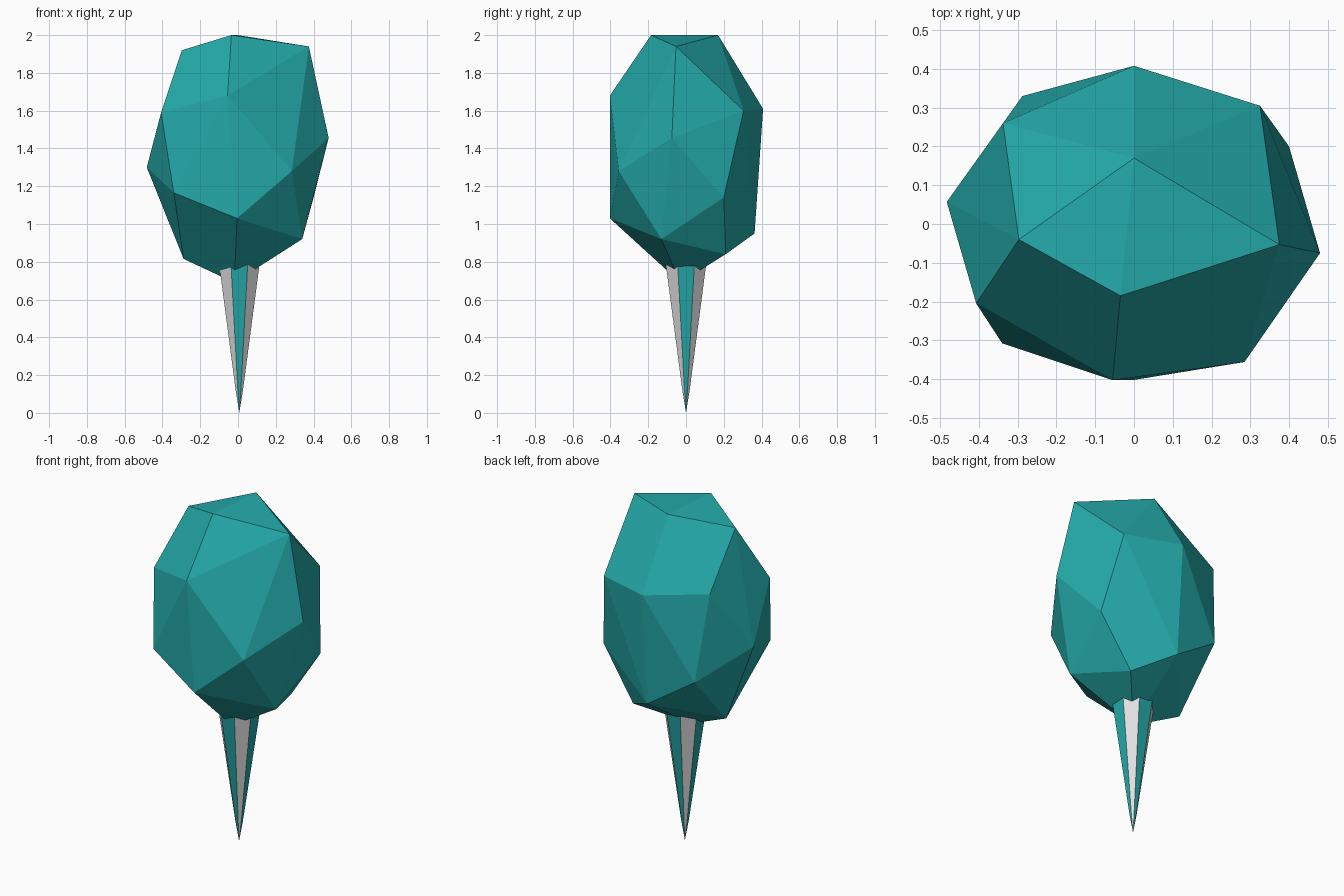
import bpy, bmesh, math

if "Cube" in bpy.data.objects:
    bpy.data.objects.remove(bpy.data.objects["Cube"])

def material(name, rgb):
    m = bpy.data.materials.new(name)
    m.diffuse_color = (*rgb, 1.0)
    m.use_nodes = True
    m.node_tree.nodes["Principled BSDF"].inputs["Base Color"].default_value = m.diffuse_color
    return m

teal = material("teal", (0.018, 0.40, 0.40))
pale = material("pale grey", (0.75, 0.75, 0.75))

def finish(bm, name, mats):
    bmesh.ops.recalc_face_normals(bm, faces=bm.faces)
    me = bpy.data.meshes.new(name)
    bm.to_mesh(me)
    bm.free()
    for m in mats:
        me.materials.append(m)
    ob = bpy.data.objects.new(name, me)
    bpy.context.collection.objects.link(ob)
    return ob

# Crown: faceted hull, corners listed from the top down
corners = [
    (0, .17, 2), (-.035, -.185, 2), (-.297, -.04, 1.92), (.375, -.053, 1.94),
    (-.055, -.403, 1.68), (-.407, -.205, 1.59), (.48, -.075, 1.455),
    (.325, .305, 1.6), (0, .408, 1.61), (-.338, .26, 1.65),
    (-.483, .057, 1.30), (.285, -.356, 1.28), (-.34, -.308, 1.165),
    (.40, .20, 1.14), (-.288, .33, 1.14), (-.005, -.403, 1.03),
    (0, .363, .95), (.34, -.13, .92), (.20, .21, .84),
    (-.288, .035, .815), (-.02, -.03, .69)]
bm = bmesh.new()
for c in corners:
    bm.verts.new(c)
bmesh.ops.convex_hull(bm, input=bm.verts)
bmesh.ops.dissolve_limit(bm, angle_limit=math.radians(1.5),
                         verts=bm.verts, edges=bm.edges)
finish(bm, "crown", [teal])

# Trunk: eight-sided spike, faces alternating in colour
bm = bmesh.new()
SIDES = 8
def ring(z, r):
    return [bm.verts.new((.007 + r * math.cos((i + .5) * math.tau / SIDES),
                          r * math.sin((i + .5) * math.tau / SIDES), z))
            for i in range(SIDES)]
tip = bm.verts.new((.007, 0, 0))
low, high = ring(.12, .021), ring(.83, .122)
for i in range(SIDES):
    j = (i + 1) % SIDES
    for vs in ((low[i], low[j], high[j], high[i]), (tip, low[j], low[i])):
        bm.faces.new(vs).material_index = (i + 1) % 2
# cardinal faces are teal, diagonal ones pale
for f in bm.faces:
    c = f.calc_center_median()
    a, b = abs(c.x - .007), abs(c.y)
    f.material_index = 1 if min(a, b) > .3 * max(a, b) else 0
bm.faces.new(high)
finish(bm, "trunk", [teal, pale])
